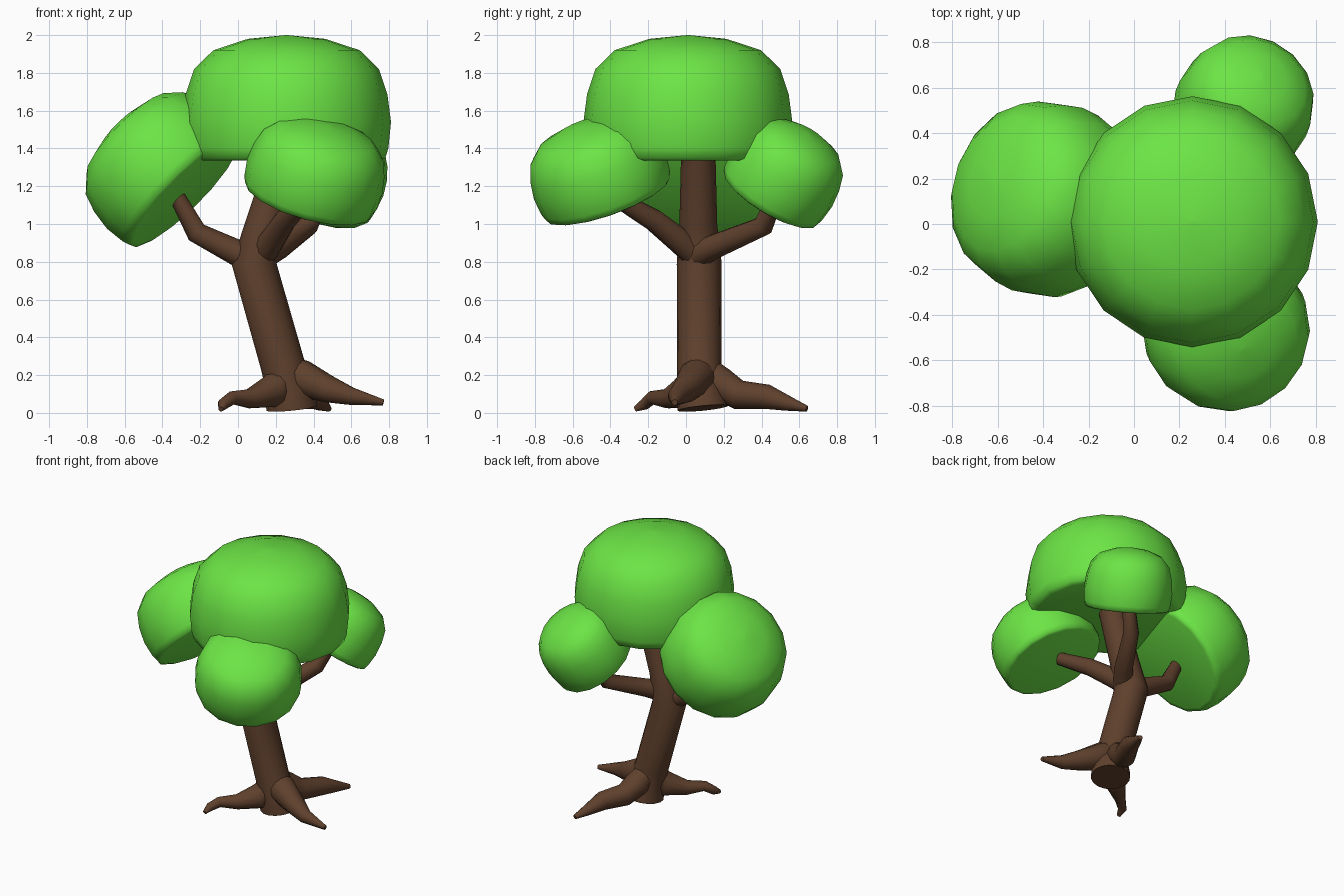
import bpy, bmesh, math
from mathutils import Vector

if "Cube" in bpy.data.objects:
    bpy.data.objects.remove(bpy.data.objects["Cube"])


def material(name, rgb):
    m = bpy.data.materials.new(name)
    m.diffuse_color = (*rgb, 1)
    m.use_nodes = True
    m.node_tree.nodes["Principled BSDF"].inputs["Base Color"].default_value = m.diffuse_color
    return m


LEAF = material("leaf_green", (0.15, 0.78, 0.06))
BARK = material("bark_brown", (0.115, 0.052, 0.026))


def skin(name, rings, mat, angle):
    """Bridge a list of vertex rings into a closed, smooth-shaded object."""
    bm = bmesh.new()
    loops = [[bm.verts.new(p) for p in ring] for ring in rings]
    n = len(loops[0])
    for a, b in zip(loops, loops[1:]):
        for i in range(n):
            j = (i + 1) % n
            bm.faces.new((a[i], a[j], b[j], b[i]))
    bm.faces.new(loops[0][::-1])
    bm.faces.new(loops[-1])
    bmesh.ops.recalc_face_normals(bm, faces=bm.faces)
    me = bpy.data.meshes.new(name)
    bm.to_mesh(me)
    bm.free()
    ob = bpy.data.objects.new(name, me)
    bpy.context.collection.objects.link(ob)
    me.materials.append(mat)
    bpy.ops.object.select_all(action='DESELECT')
    ob.select_set(True)
    bpy.context.view_layer.objects.active = ob
    bpy.ops.object.shade_smooth_by_angle(angle=math.radians(angle))
    return ob


def ring(centre, axis, radius, n):
    q = Vector((0, 0, 1)).rotation_difference(Vector(axis).normalized())
    return [Vector(centre) + q @ Vector((radius * math.cos(t), radius * math.sin(t), 0))
            for t in (2 * math.pi * i / n for i in range(n))]


def limb(name, pts, n=12):
    """Tapered tube through (x, y, z, radius) points."""
    cs = [Vector(p[:3]) for p in pts]
    rings = []
    for i, p in enumerate(pts):
        d = Vector()
        if i > 0:
            d += (cs[i] - cs[i - 1]).normalized()
        if i < len(pts) - 1:
            d += (cs[i + 1] - cs[i]).normalized()
        rings.append(ring(cs[i], d, p[3], n))
    return skin(name, rings, BARK, 60)


# Foliage cross-section as fractions of (radius, height)
PROFILE = [(0.88, 0), (0.945, 0.02), (0.975, 0.1), (1, 0.31), (0.965, 0.53),
           (0.885, 0.73), (0.7, 0.88), (0.37, 0.97), (0.01, 1)]


def foliage(name, base, axis, r, h):
    """Flat-bottomed dome growing from base along axis."""
    a = Vector(axis).normalized()
    rings = [ring(Vector(base) + a * h * v, a, r * u, 16) for u, v in PROFILE]
    return skin(name, rings, LEAF, 60)


# Leaf masses
foliage("top_foliage", (0.257, 0.01, 1.335), (0, 0, 1), 0.553, 0.665)
foliage("left_foliage", (-0.275, 0.075, 1.165), (-0.68, 0.22, 0.68), 0.432, 0.51)
foliage("front_foliage", (0.372, -0.412, 1.128), (0.25, -0.32, 0.9), 0.37, 0.435)
foliage("back_foliage", (0.44, 0.445, 1.135), (0.3, 0.48, 0.8), 0.305, 0.425)

# Trunk, leaning left then bending back right
limb("trunk", [(0.285, 0.09, 0.025, 0.135), (0.283, 0.088, 0.045, 0.135),
               (0.27, 0.075, 0.13, 0.122),
               (0.235, 0.07, 0.26, 0.117), (0.085, 0.07, 0.79, 0.119),
               (0.14, 0.065, 1.0, 0.1), (0.27, 0.065, 1.42, 0.09)], 16)

# Branches
limb("left_branch", [(0.1, 0.07, 0.79, 0.075), (0.0, 0.07, 0.845, 0.07),
                     (-0.22, 0.085, 0.955, 0.057), (-0.325, 0.07, 1.15, 0.042)])
limb("front_branch", [(0.12, 0.06, 0.83, 0.075), (0.17, -0.02, 0.9, 0.07),
                      (0.25, -0.17, 1.02, 0.06), (0.36, -0.36, 1.13, 0.045)])
limb("back_branch", [(0.14, 0.06, 0.84, 0.075), (0.22, 0.15, 0.88, 0.065),
                     (0.37, 0.41, 0.99, 0.055), (0.44, 0.47, 1.14, 0.045)])

# Roots
limb("right_root", [(0.22, 0.075, 0.25, 0.07), (0.33, 0.055, 0.185, 0.1),
                    (0.48, 0.0, 0.125, 0.072), (0.6, -0.05, 0.088, 0.048),
                    (0.77, -0.06, 0.055, 0.016)])
limb("back_root", [(0.23, 0.08, 0.25, 0.07), (0.28, 0.18, 0.155, 0.09),
                   (0.32, 0.28, 0.095, 0.078), (0.40, 0.43, 0.085, 0.065),
                   (0.44, 0.54, 0.05, 0.04), (0.48, 0.64, 0.022, 0.016)])
limb("left_root", [(0.25, 0.07, 0.2, 0.08), (0.18, 0.0, 0.11, 0.09),
                   (0.06, -0.1, 0.075, 0.052), (-0.03, -0.18, 0.08, 0.036),
                   (-0.08, -0.22, 0.045, 0.03), (-0.09, -0.27, 0.02, 0.014)])
